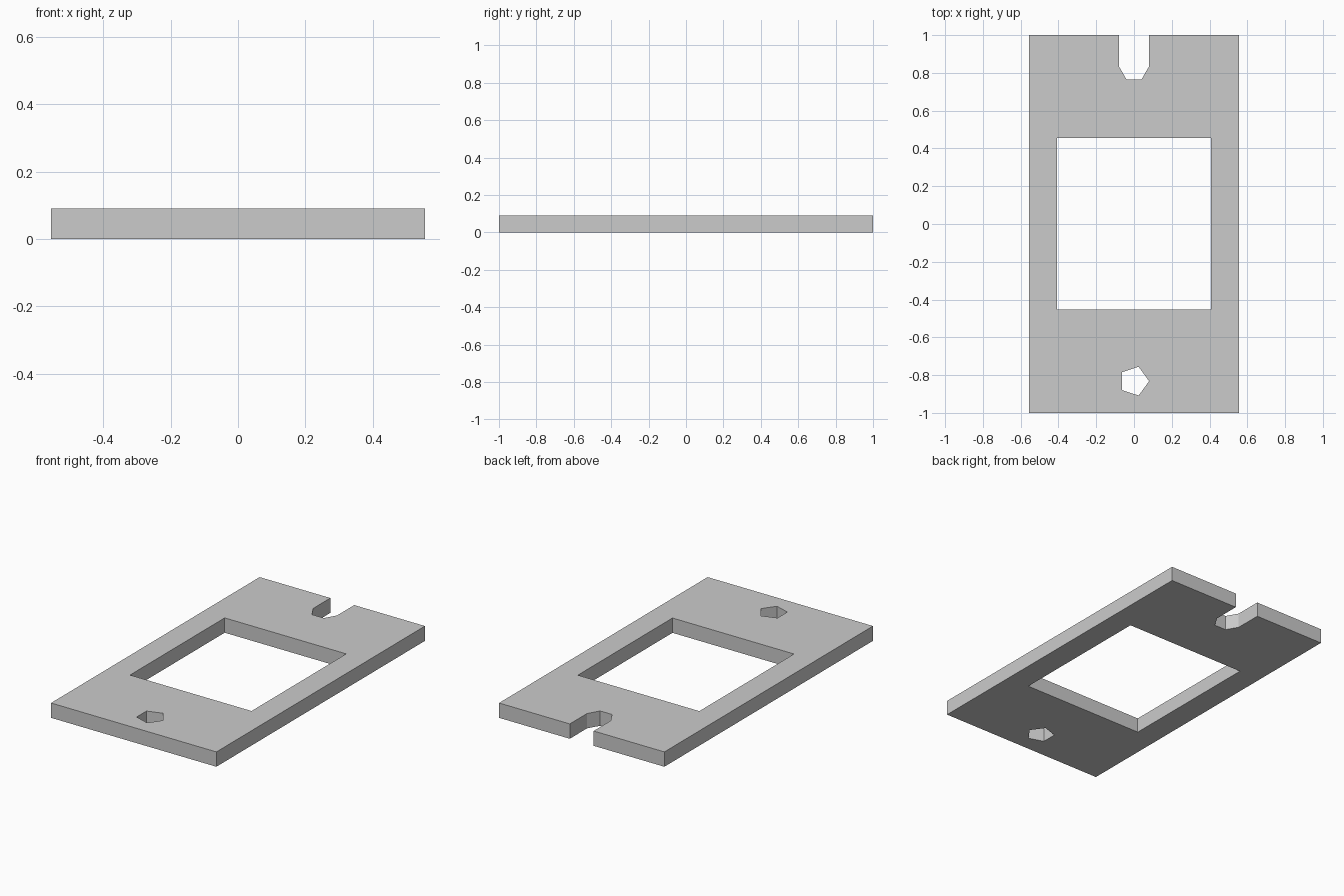
import bpy, bmesh, math

if "Cube" in bpy.data.objects:
    bpy.data.objects.remove(bpy.data.objects["Cube"])

THICK = 0.09
HALF_X = 0.555
R = 0.08


def arc(cx, cy, sides, first, count):
    """Points of a regular polygon, starting at vertex number `first`."""
    return [(cx + R * math.cos(2 * math.pi * (first + i) / sides),
             cy + R * math.sin(2 * math.pi * (first + i) / sides))
            for i in range(count)]


# outer outline, with the open slot at the back ending in half a hexagon
outline = [(-HALF_X, -1), (HALF_X, -1), (HALF_X, 1), (R, 1)]
outline += arc(0, 0.835, 6, 3, 4)[::-1]
outline += [(-R, 1), (-HALF_X, 1)]

# rectangular window and five-sided screw hole
window = [(-0.408, -0.453), (0.408, -0.453), (0.408, 0.455), (-0.408, 0.455)]
screw_hole = arc(0, -0.832, 5, 0, 5)

# fill the flat profile, then extrude it to a plate
bm = bmesh.new()
for loop in (outline, window, screw_hole):
    verts = [bm.verts.new((x, y, 0)) for x, y in loop]
    for i, v in enumerate(verts):
        bm.edges.new((v, verts[(i + 1) % len(verts)]))
bmesh.ops.triangle_fill(bm, use_beauty=True, use_dissolve=False,
                        edges=bm.edges[:], normal=(0, 0, 1))
ext = bmesh.ops.extrude_face_region(bm, geom=bm.faces[:], use_keep_orig=True)
top = [g for g in ext["geom"] if isinstance(g, bmesh.types.BMVert)]
bmesh.ops.translate(bm, verts=top, vec=(0, 0, THICK))
bmesh.ops.recalc_face_normals(bm, faces=bm.faces[:])

mesh = bpy.data.meshes.new("mounting_plate")
bm.to_mesh(mesh)
bm.free()
plate = bpy.data.objects.new("mounting_plate", mesh)
bpy.context.collection.objects.link(plate)
